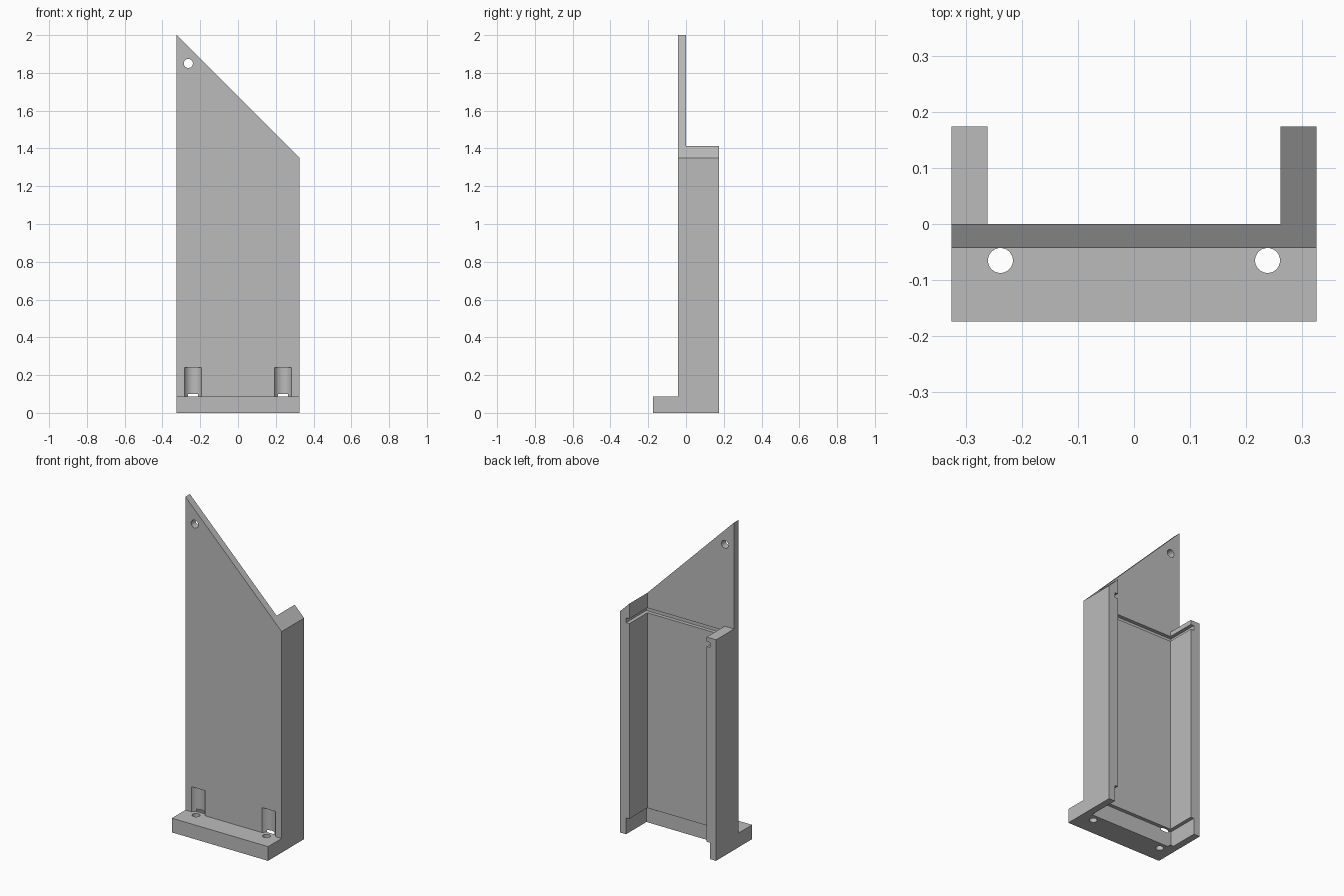
import bpy, bmesh
from mathutils import Matrix, Vector

cube = bpy.data.objects.get("Cube")
if cube:
    bpy.data.objects.remove(cube, do_unlink=True)

grey = bpy.data.materials.new("plain_grey")
grey.use_nodes = True
colour = (0.5, 0.5, 0.5, 1)
grey.diffuse_color = colour
grey.node_tree.nodes["Principled BSDF"].inputs["Base Color"].default_value = colour

W = 0.325            # half width
INNER = 0.261        # inner side of the walls
FRONT, BACK = -0.043, 0.174
FOOT_FRONT, FOOT_TOP = -0.174, 0.087
WALL_TOP, PEAK = 1.35, 2.0
GROOVE = 0.022       # groove depth
HOLE_Y = -0.065


def finish(bm, name):
    bmesh.ops.recalc_face_normals(bm, faces=bm.faces)
    mesh = bpy.data.meshes.new(name)
    bm.to_mesh(mesh)
    bm.free()
    mesh.materials.append(grey)
    obj = bpy.data.objects.new(name, mesh)
    bpy.context.collection.objects.link(obj)
    return obj


def prism(name, outline, y0, y1):
    """Extrude an x-z outline from y0 to y1."""
    bm = bmesh.new()
    face = bm.faces.new([bm.verts.new((x, y0, z)) for x, z in outline])
    new = bmesh.ops.extrude_face_region(bm, geom=[face])["geom"]
    verts = [g for g in new if isinstance(g, bmesh.types.BMVert)]
    bmesh.ops.translate(bm, verts=verts, vec=(0, y1 - y0, 0))
    return finish(bm, name)


def box(name, x0, x1, y0, y1, z0, z1):
    return prism(name, [(x0, z0), (x1, z0), (x1, z1), (x0, z1)], y0, y1)


def cylinder(name, centre, radius, depth, axis="Z"):
    bm = bmesh.new()
    turn = Matrix.Rotation(1.5707963, 4, "X") if axis == "Y" else Matrix()
    bmesh.ops.create_cone(bm, cap_ends=True, segments=48, radius1=radius, radius2=radius,
                          depth=depth, matrix=Matrix.Translation(Vector(centre)) @ turn)
    return finish(bm, name)


def combine(target, tool, operation):
    """Apply a boolean and discard the tool."""
    mod = target.modifiers.new(operation.lower(), "BOOLEAN")
    mod.operation, mod.object, mod.solver = operation, tool, "EXACT"
    bpy.context.view_layer.objects.active = target
    bpy.ops.object.modifier_apply(modifier=mod.name)
    bpy.data.objects.remove(tool, do_unlink=True)


# Slanted back plate
bracket = prism("bracket_body", [(-W, 0), (W, 0), (W, WALL_TOP), (-W, PEAK)], FRONT, 0)

# Side walls: one flat on top, one following the slope
slope_top = WALL_TOP + (W - INNER) * (PEAK - WALL_TOP) / (2 * W)
flat_wall = box("flat_wall", -W, -INNER, FRONT, BACK, 0, WALL_TOP)
sloped_wall = prism("sloped_wall", [(INNER, 0), (W, 0), (W, WALL_TOP), (INNER, slope_top)],
                    FRONT, BACK)
# Front foot
foot = box("foot", -W, W, FOOT_FRONT, 0, 0, FOOT_TOP)
for part in (flat_wall, sloped_wall, foot):
    combine(bracket, part, "UNION")

# Upper groove and open lower recess running round the inside
reach = INNER + GROOVE
for z0, z1 in ((1.292, 1.322), (-0.1, 0.1)):
    combine(bracket, box("groove_cutter", -reach, reach, -GROOVE, 0.3, z0, z1), "DIFFERENCE")

# Screw holes in the foot with head clearance cut into the plate
for x in (-0.238, 0.238):
    combine(bracket, cylinder("screw_hole_cutter", (x, HOLE_Y, 0), 0.0222, 0.3), "DIFFERENCE")
    height = 0.24 - FOOT_TOP
    combine(bracket, cylinder("screw_head_cutter", (x, HOLE_Y, FOOT_TOP + height / 2), 0.05,
                              height), "DIFFERENCE")

# Hanging hole near the peak
combine(bracket, cylinder("hanging_hole_cutter", (-0.263, 0, 1.85), 0.024, 0.3, "Y"), "DIFFERENCE")

bpy.ops.object.select_all(action="DESELECT")
bracket.select_set(True)
bpy.context.view_layer.objects.active = bracket
bpy.ops.object.shade_smooth_by_angle(angle=0.5)
